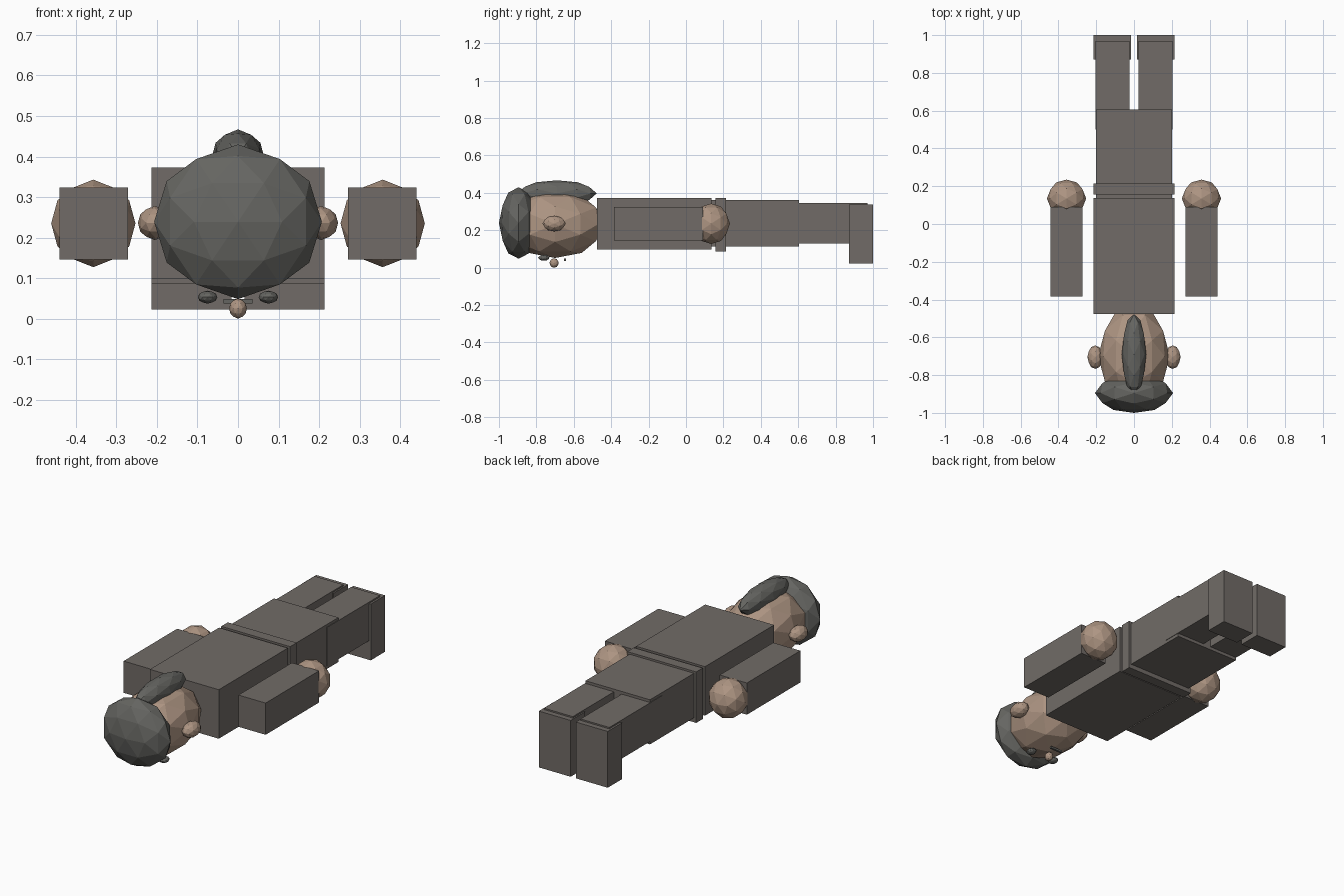
import bpy, bmesh, math
from mathutils import Matrix, Vector

cube = bpy.data.objects.get("Cube")
if cube:
    bpy.data.objects.remove(cube, do_unlink=True)


def material(name, rgb):
    mat = bpy.data.materials.new(name)
    mat.use_nodes = True
    mat.diffuse_color = (*rgb, 1)
    mat.node_tree.nodes["Principled BSDF"].inputs["Base Color"].default_value = (*rgb, 1)
    return mat


CLOTH = material("grey brown cloth", (0.165, 0.148, 0.135))
SKIN = material("tan skin", (0.42, 0.30, 0.225))
HAIR = material("dark grey hair", (0.13, 0.13, 0.12))

# Turns the faceted ball so that its two-fold axes lie on x, y and z
BALL_TURN = Matrix.Rotation(math.radians(58.28), 4, 'Y')


def add_object(name, bm, mat):
    mesh = bpy.data.meshes.new(name)
    bm.to_mesh(mesh)
    bm.free()
    mesh.materials.append(mat)
    obj = bpy.data.objects.new(name, mesh)
    bpy.context.collection.objects.link(obj)
    return obj


def box(name, low, high, mat=CLOTH):
    low, high = Vector(low), Vector(high)
    bm = bmesh.new()
    bmesh.ops.create_cube(bm, size=1)
    bmesh.ops.scale(bm, vec=high - low, verts=bm.verts)
    bmesh.ops.translate(bm, vec=(low + high) / 2, verts=bm.verts)
    return add_object(name, bm, mat)


def ball(name, centre, radii, mat):
    bm = bmesh.new()
    bmesh.ops.create_icosphere(bm, subdivisions=2, radius=1)
    bmesh.ops.transform(bm, matrix=BALL_TURN, verts=bm.verts)
    bmesh.ops.scale(bm, vec=radii, verts=bm.verts)
    bmesh.ops.translate(bm, vec=centre, verts=bm.verts)
    return add_object(name, bm, mat)


# Body, lying face down
box("torso", (-0.214, -0.476, 0.098), (0.214, 0.137, 0.373))
box("hips", (-0.2, 0.1, 0.112), (0.2, 0.605, 0.362))
box("belt", (-0.214, 0.157, 0.087), (0.214, 0.215, 0.373))

# Head, hair and face
ball("head", (0, -0.7, 0.232), (0.19, 0.27, 0.18), SKIN)
ball("hair_cap", (0, -0.895, 0.239), (0.207, 0.105, 0.191), HAIR)
ball("hair_strip", (0, -0.69, 0.397), (0.065, 0.213, 0.07), HAIR)
ball("nose", (0, -0.705, 0.025), (0.022, 0.025, 0.025), SKIN)
box("mouth", (-0.036, -0.653, 0.037), (0.036, -0.641, 0.048), HAIR)

# Paired parts
for side, s in (("left", 1), ("right", -1)):
    def pair_box(part, inner, outer, y0, y1, z0, z1):
        x0, x1 = sorted((s * inner, s * outer))
        box(f"{side}_{part}", (x0, y0, z0), (x1, y1, z1))

    pair_box("arm", 0.272, 0.441, -0.385, 0.09, 0.146, 0.324)
    pair_box("leg", 0.024, 0.203, 0.5, 0.97, 0.13, 0.347)
    pair_box("foot", 0.016, 0.214, 0.872, 1.0, 0.023, 0.339)
    ball(f"{side}_hand", (s * 0.357, 0.135, 0.235), (0.104, 0.1, 0.108), SKIN)
    ball(f"{side}_ear", (s * 0.205, -0.705, 0.236), (0.042, 0.062, 0.042), SKIN)
    ball(f"{side}_eye", (s * 0.075, -0.76, 0.053), (0.024, 0.03, 0.016), HAIR)
